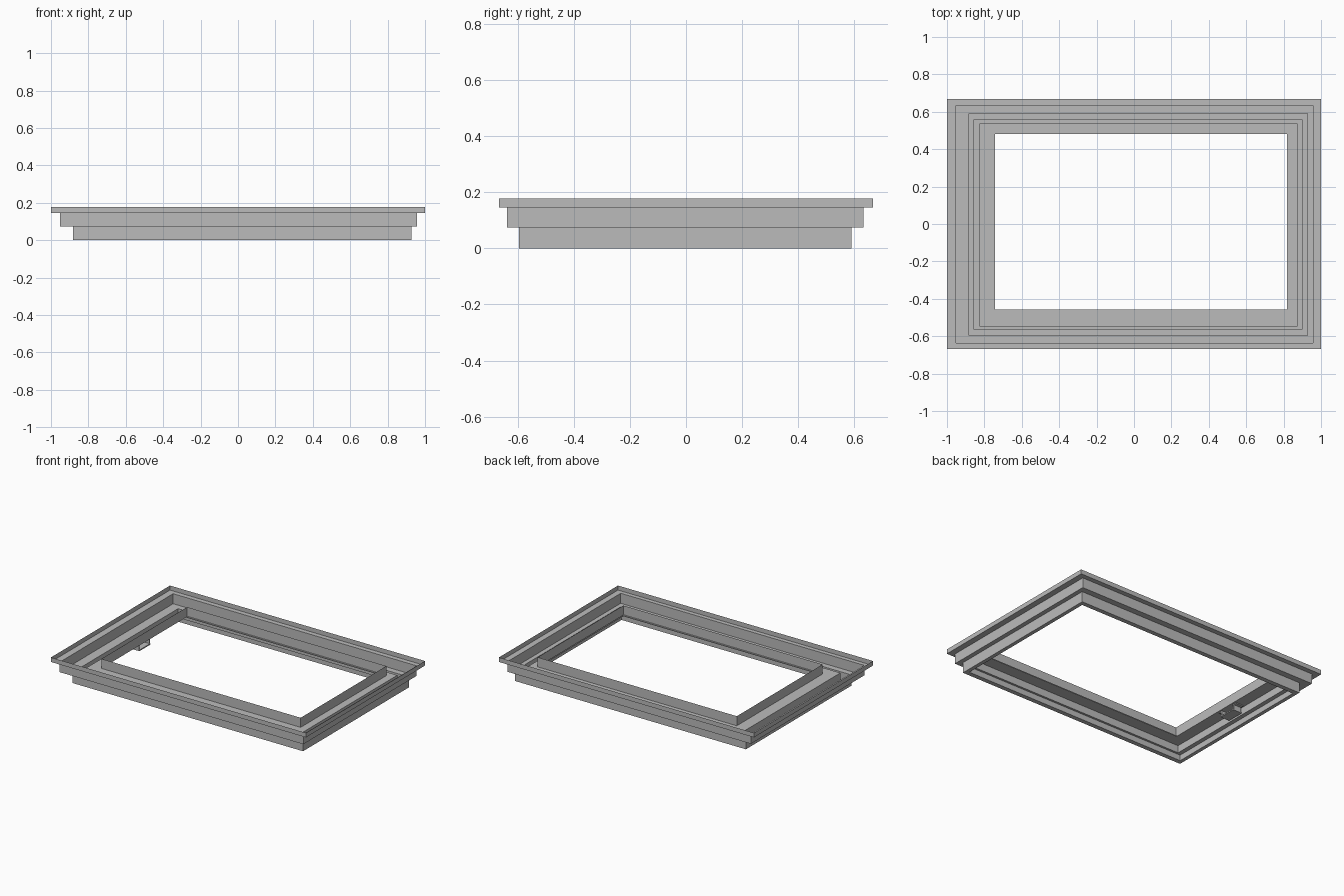
import bpy
import bmesh

if "Cube" in bpy.data.objects:
    bpy.data.objects.remove(bpy.data.objects["Cube"], do_unlink=True)

# Single plain metal finish
metal = bpy.data.materials.new("grey_metal")
metal.use_nodes = True
grey = (0.5, 0.5, 0.5, 1)
metal.diffuse_color = grey
metal.node_tree.nodes["Principled BSDF"].inputs["Base Color"].default_value = grey


def finish(name, bm):
    bmesh.ops.recalc_face_normals(bm, faces=bm.faces[:])
    mesh = bpy.data.meshes.new(name)
    bm.to_mesh(mesh)
    bm.free()
    mesh.materials.append(metal)
    obj = bpy.data.objects.new(name, mesh)
    bpy.context.collection.objects.link(obj)
    return obj


def folded_frame(name, steps):
    """Skin rectangular loops, each given as (rectangle, height)."""
    bm = bmesh.new()
    last = None
    for (x0, x1, y0, y1), z in steps:
        loop = [bm.verts.new((x, y, z))
                for x, y in ((x0, y0), (x1, y0), (x1, y1), (x0, y1))]
        if last:
            for i in range(4):
                j = (i + 1) % 4
                bm.faces.new((last[i], last[j], loop[j], loop[i]))
        last = loop
    return finish(name, bm)


def box(name, x0, x1, y0, y1, z0, z1):
    bm = bmesh.new()
    bmesh.ops.create_cube(bm, size=1)
    for v in bm.verts:
        v.co = (x1 if v.co.x > 0 else x0,
                y1 if v.co.y > 0 else y0,
                z1 if v.co.z > 0 else z0)
    return finish(name, bm)


# Nested rectangles of the folded profile: x min, x max, y min, y max
rim = (-1.0, 1.0, -0.667, 0.667)
upper = (-0.952, 0.958, -0.637, 0.633)
lower = (-0.883, 0.927, -0.595, 0.59)
groove = (-0.857, 0.90, -0.563, 0.558)
ledge = (-0.827, 0.873, -0.548, 0.537)
opening = (-0.743, 0.819, -0.468, 0.492)

# Heights of the folds
TOP, FLANGE, STEP, NOTCH, SEAT, CURB = 0.177, 0.145, 0.074, 0.04, 0.092, 0.16

# Outer stepped tray, from the rim down to the foot
folded_frame("outer_stepped_frame", [
    (rim, TOP), (rim, FLANGE), (upper, FLANGE), (upper, STEP),
    (lower, STEP), (lower, 0), (groove, 0)])

# Inner seat rising back up to the curb round the opening
folded_frame("inner_seat_and_curb", [
    (groove, 0), (groove, NOTCH), (ledge, NOTCH), (ledge, SEAT),
    (opening, SEAT), (opening, CURB)])

# Narrow lips along the long sides of the opening
for name, edge, inward in (("front_lip", opening[2], 1), ("back_lip", opening[3], -1)):
    near, far = sorted((edge, edge + inward * 0.01))
    box(name, opening[0], opening[1], near, far, SEAT - 0.003, SEAT + 0.003)

# Small catch hanging under the seat on one short side
CX, CY = -0.785, 0.03
box("catch_plate", CX - 0.035, CX + 0.035, CY - 0.06, CY + 0.06, 0.046, 0.054)
for side, label in ((-1, "front"), (1, "back")):
    a, b = sorted((CY + side * 0.055, CY + side * 0.063))
    box("catch_leg_" + label, CX - 0.03, CX + 0.03, a, b, 0.046, SEAT)
    a, b = sorted((CY + side * 0.06, CY + side * 0.085))
    box("catch_tab_" + label, CX - 0.03, CX + 0.03, a, b, SEAT - 0.008, SEAT - 0.001)
